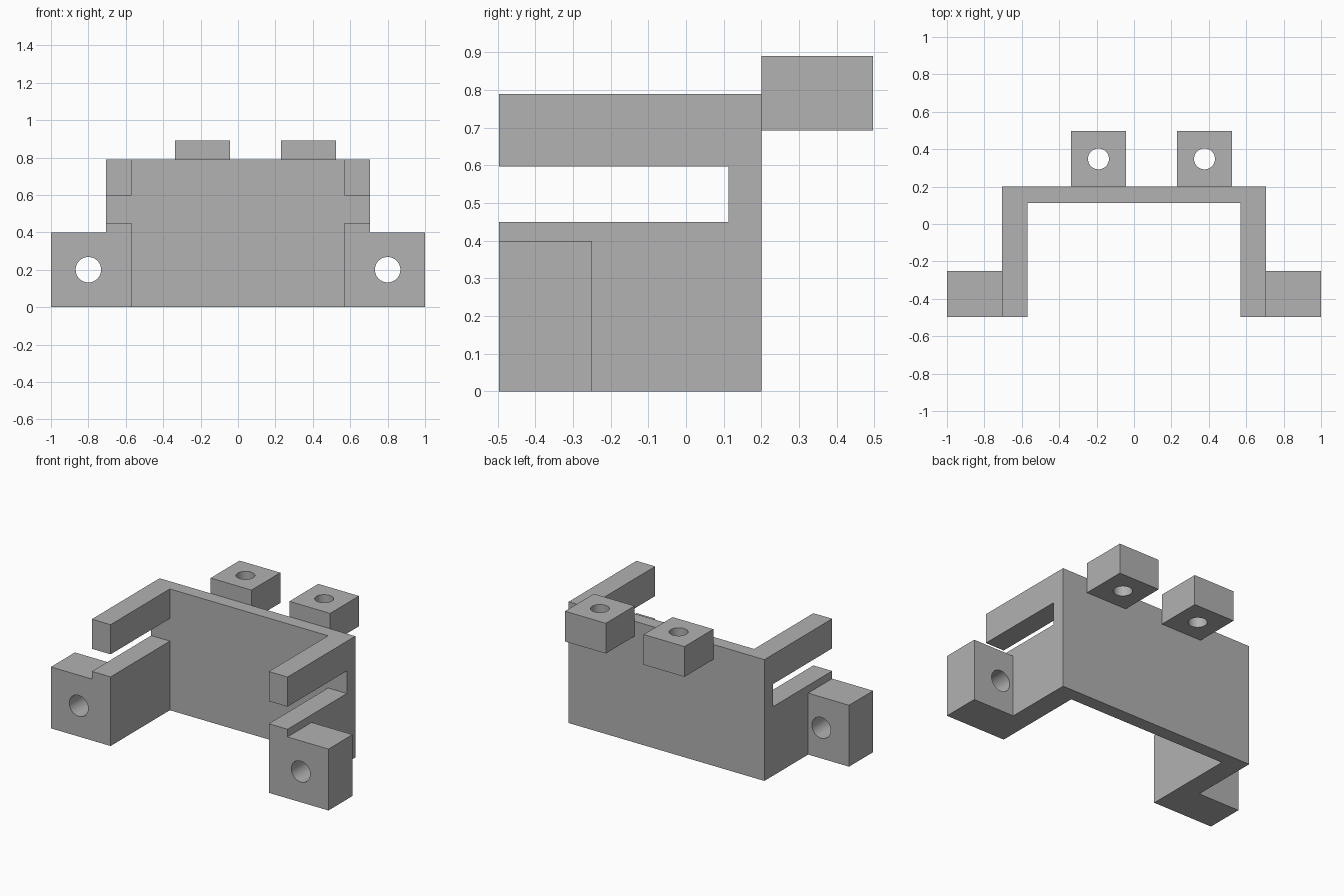
import bpy
import bmesh
import math

if "Cube" in bpy.data.objects:
    bpy.data.objects.remove(bpy.data.objects["Cube"], do_unlink=True)

grey = bpy.data.materials.new("plain grey")
grey.use_nodes = True
GREY = (0.445, 0.445, 0.445, 1.0)
grey.diffuse_color = GREY
grey.node_tree.nodes["Principled BSDF"].inputs["Base Color"].default_value = GREY

# Main dimensions
OUTER, INNER = 0.705, 0.57
FRONT, PLATE, BACK = -0.497, 0.113, 0.2
TOP = 0.79


def finish(name, bm):
    bmesh.ops.recalc_face_normals(bm, faces=bm.faces[:])
    mesh = bpy.data.meshes.new(name)
    bm.to_mesh(mesh)
    bm.free()
    mesh.materials.append(grey)
    obj = bpy.data.objects.new(name, mesh)
    bpy.context.collection.objects.link(obj)
    return obj


def prism(name, outline, z0, z1):
    """Extrude a plan outline upwards."""
    bm = bmesh.new()
    face = bm.faces.new([bm.verts.new((x, y, z0)) for x, y in outline])
    new = bmesh.ops.extrude_face_region(bm, geom=[face])["geom"]
    verts = [v for v in new if isinstance(v, bmesh.types.BMVert)]
    bmesh.ops.translate(bm, verts=verts, vec=(0, 0, z1 - z0))
    return finish(name, bm)


def box(name, x, y, z):
    return prism(name, [(x[0], y[0]), (x[1], y[0]), (x[1], y[1]), (x[0], y[1])], *z)


def rod(name, centre, radius, along_y=False):
    bm = bmesh.new()
    bmesh.ops.create_cone(bm, cap_ends=True, segments=48, radius1=radius, radius2=radius, depth=0.8)
    obj = finish(name, bm)
    obj.location = centre
    if along_y:
        obj.rotation_euler.x = math.pi / 2
    return obj


def cut(target, cutter):
    cutter.hide_render = True
    mod = target.modifiers.new("cut", "BOOLEAN")
    mod.operation, mod.solver, mod.object = "DIFFERENCE", "EXACT", cutter
    bpy.ops.object.select_all(action="DESELECT")
    target.select_set(True)
    bpy.context.view_layer.objects.active = target
    bpy.ops.object.modifier_apply(modifier=mod.name)
    bpy.data.objects.remove(cutter, do_unlink=True)
    bpy.ops.object.shade_smooth_by_angle(angle=math.radians(30))


# U-shaped body: back plate and two side walls, slotted from the front
half = [(OUTER, BACK), (OUTER, FRONT), (INNER, FRONT), (INNER, PLATE)]
body = prism("bracket_body", half + [(-x, y) for x, y in reversed(half)], 0, TOP)
cut(body, box("slot_cutter", (-1, 1), (-1, PLATE), (0.45, 0.597)))

# Mounting ears on the outside of each wall, with a hole front to back
for side, s in (("left", 1), ("right", -1)):
    ear = box(f"{side}_ear", sorted((s * OUTER, s)), (FRONT, -0.25), (0, 0.4))
    cut(ear, rod("ear_hole_cutter", (s * 0.8, -0.37, 0.2), 0.068, along_y=True))

# Rear tabs with vertical holes, set off centre
for side, x in (("right", -0.19), ("left", 0.377)):
    tab = box(f"{side}_rear_tab", (x - 0.147, x + 0.147), (BACK, 0.497), (0.693, 0.89))
    cut(tab, rod("tab_hole_cutter", (x, 0.348, 0.79), 0.056))
